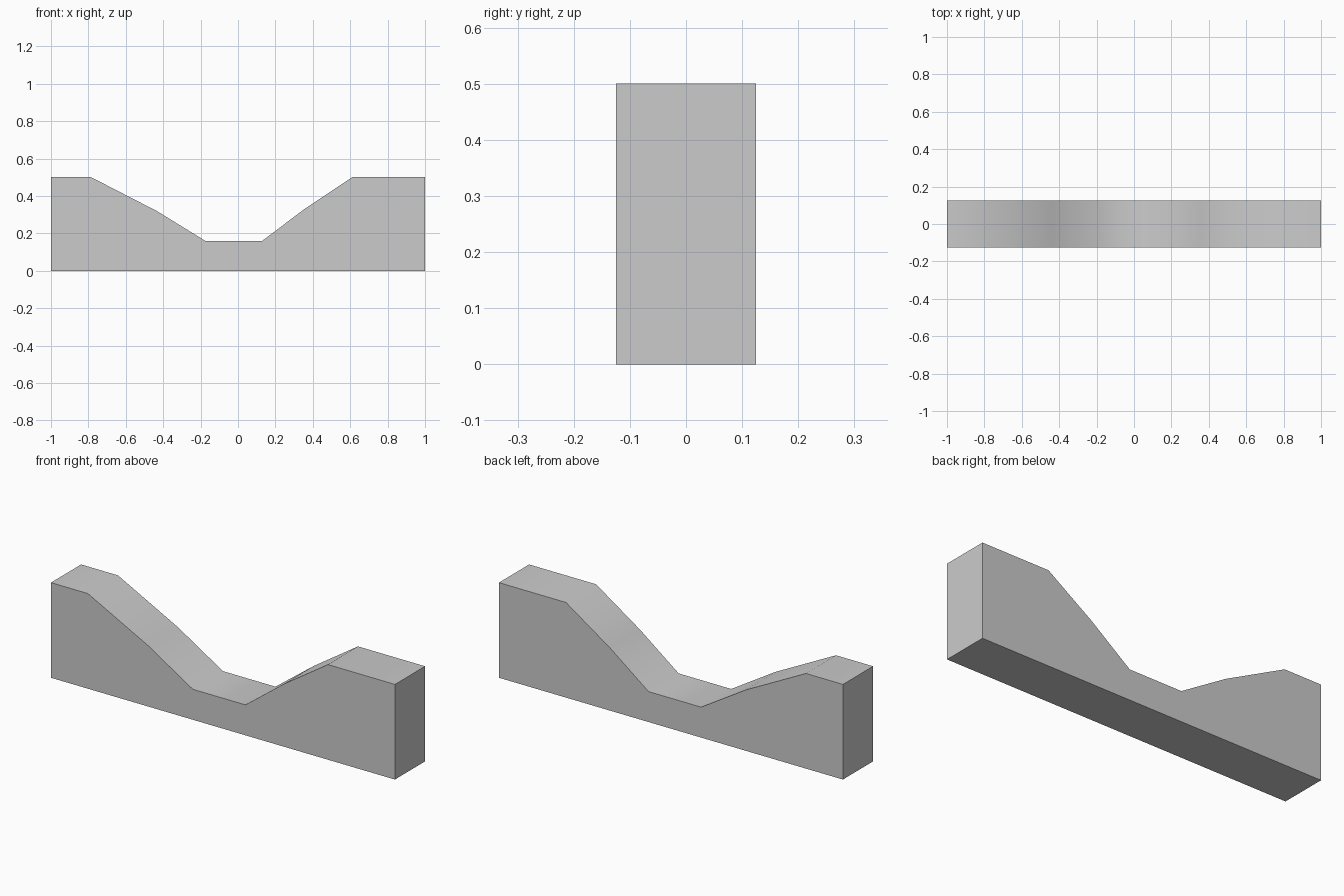
import bpy, bmesh, math
from mathutils import Vector

if "Cube" in bpy.data.objects:
    bpy.data.objects.remove(bpy.data.objects["Cube"])

HALF_DEPTH = 0.125

# Side outline of the block (x, z), with the dip along the top
PROFILE = [(-1, 0), (1, 0), (1, 0.5), (0.61, 0.5), (0.355, 0.33),
           (0.13, 0.16), (-0.175, 0.16), (-0.435, 0.32), (-0.785, 0.5), (-1, 0.5)]

# Extrude the outline from front to back
bm = bmesh.new()
front = bm.faces.new([bm.verts.new((x, -HALF_DEPTH, z)) for x, z in PROFILE])
back = bmesh.ops.extrude_face_region(bm, geom=[front], use_keep_orig=True)
bmesh.ops.translate(bm, vec=Vector((0, 2 * HALF_DEPTH, 0)),
                    verts=[v for v in back["geom"] if isinstance(v, bmesh.types.BMVert)])
bmesh.ops.recalc_face_normals(bm, faces=bm.faces)

mesh = bpy.data.meshes.new("dipped_block")
bm.to_mesh(mesh)
bm.free()
block = bpy.data.objects.new("dipped_block", mesh)
bpy.context.collection.objects.link(block)

# Smooth shading across the sloped top, crisp outer edges
bpy.context.view_layer.objects.active = block
block.select_set(True)
bpy.ops.object.shade_smooth_by_angle(angle=math.radians(40))
